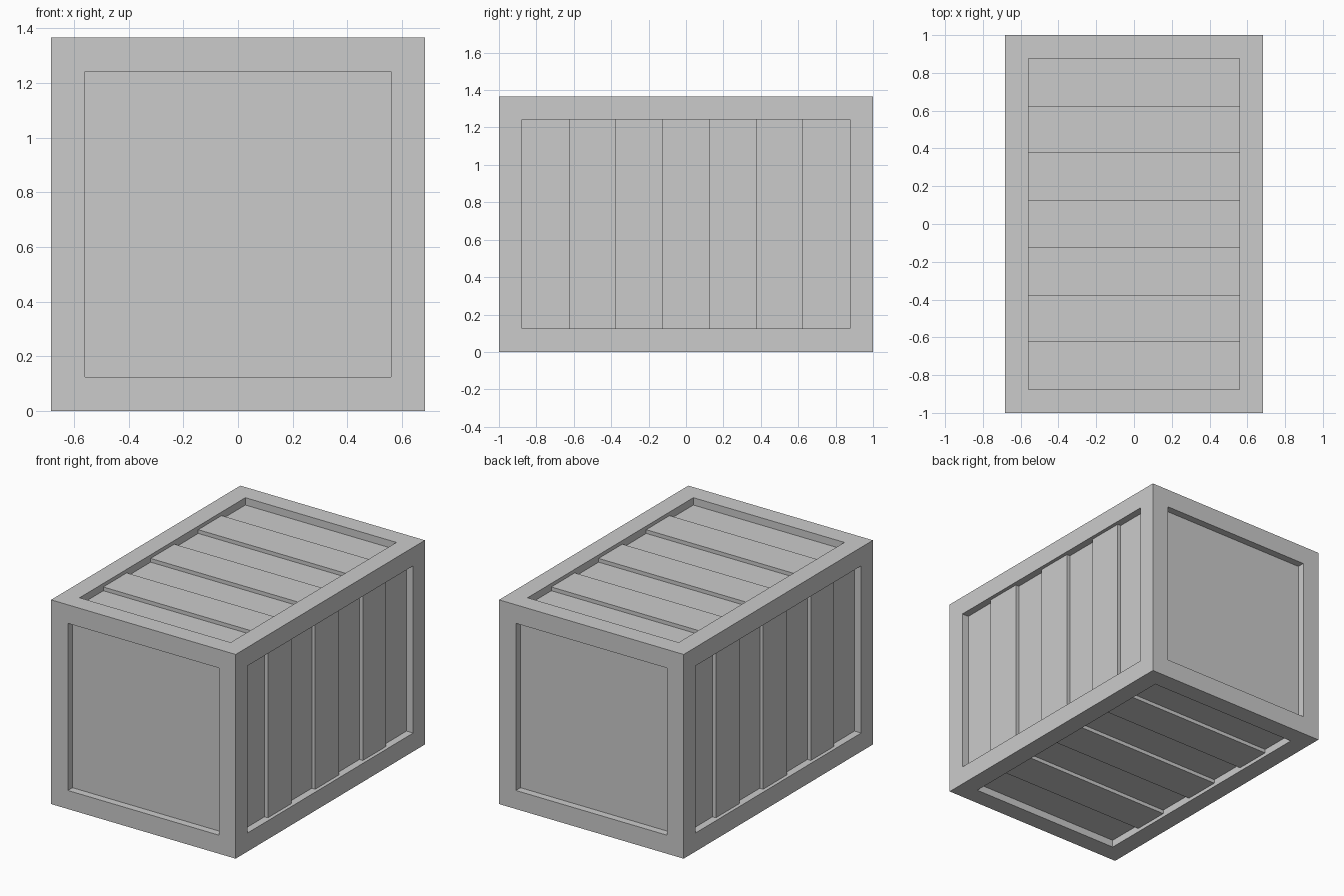
import bpy, bmesh
from mathutils import Matrix, Vector

if "Cube" in bpy.data.objects:
    bpy.data.objects.remove(bpy.data.objects["Cube"])

HX, HY, H = 0.683, 1.0, 1.366      # half width, half length, height
RIM = 0.124                        # width of the border frame
DEEP, RIB = 0.049, 0.024           # depth of the recess and of the rib tops
CENTRE = Vector((0, 0, H / 2))


def finish(name, bm):
    mesh = bpy.data.meshes.new(name)
    bm.to_mesh(mesh)
    bm.free()
    obj = bpy.data.objects.new(name, mesh)
    bpy.context.collection.objects.link(obj)
    return obj


# Container frame: a box with every face inset and pushed inward
bm = bmesh.new()
bmesh.ops.create_cube(bm, size=1, matrix=Matrix.Translation(CENTRE)
                      @ Matrix.Diagonal((2 * HX, 2 * HY, H, 1)))
panels = bm.faces[:]
bmesh.ops.inset_individual(bm, faces=panels, thickness=RIM, use_even_offset=True)
floors = []
for face in panels:
    n = face.normal.copy()
    ext = bmesh.ops.extrude_discrete_faces(bm, faces=[face])["faces"][0]
    bmesh.ops.translate(bm, verts=ext.verts, vec=-n * DEEP)
    floors.append((ext, n))
# the long sides get ribbed panels instead of flat floors
bmesh.ops.delete(bm, geom=[f for f, n in floors if abs(n.y) < 0.5], context='FACES')
finish("container_frame", bm)


# Ribbed panel: stepped profile along y, extruded across the opening
def ribbed_panel(name, turn):
    end, half = HY - RIM, HX - RIM
    profile = [(-end, DEEP)]
    for a, b in ((-0.625, -0.378), (-0.125, 0.125), (0.378, 0.625)):
        profile += [(a, DEEP), (a, RIB), (b, RIB), (b, DEEP)]
    profile.append((end, DEEP))
    bm = bmesh.new()
    rows = [[bm.verts.new((x, y, HX - d)) for y, d in profile] for x in (-half, half)]
    for i in range(len(profile) - 1):
        bm.faces.new((rows[0][i], rows[1][i], rows[1][i + 1], rows[0][i + 1]))
    bm.transform(Matrix.Translation(CENTRE) @ Matrix.Rotation(turn, 4, 'Y'))
    finish(name, bm)


QUARTER = 1.57079632679
for k, side in enumerate(("top", "right", "bottom", "left")):
    ribbed_panel(side + "_ribbed_panel", k * QUARTER)
